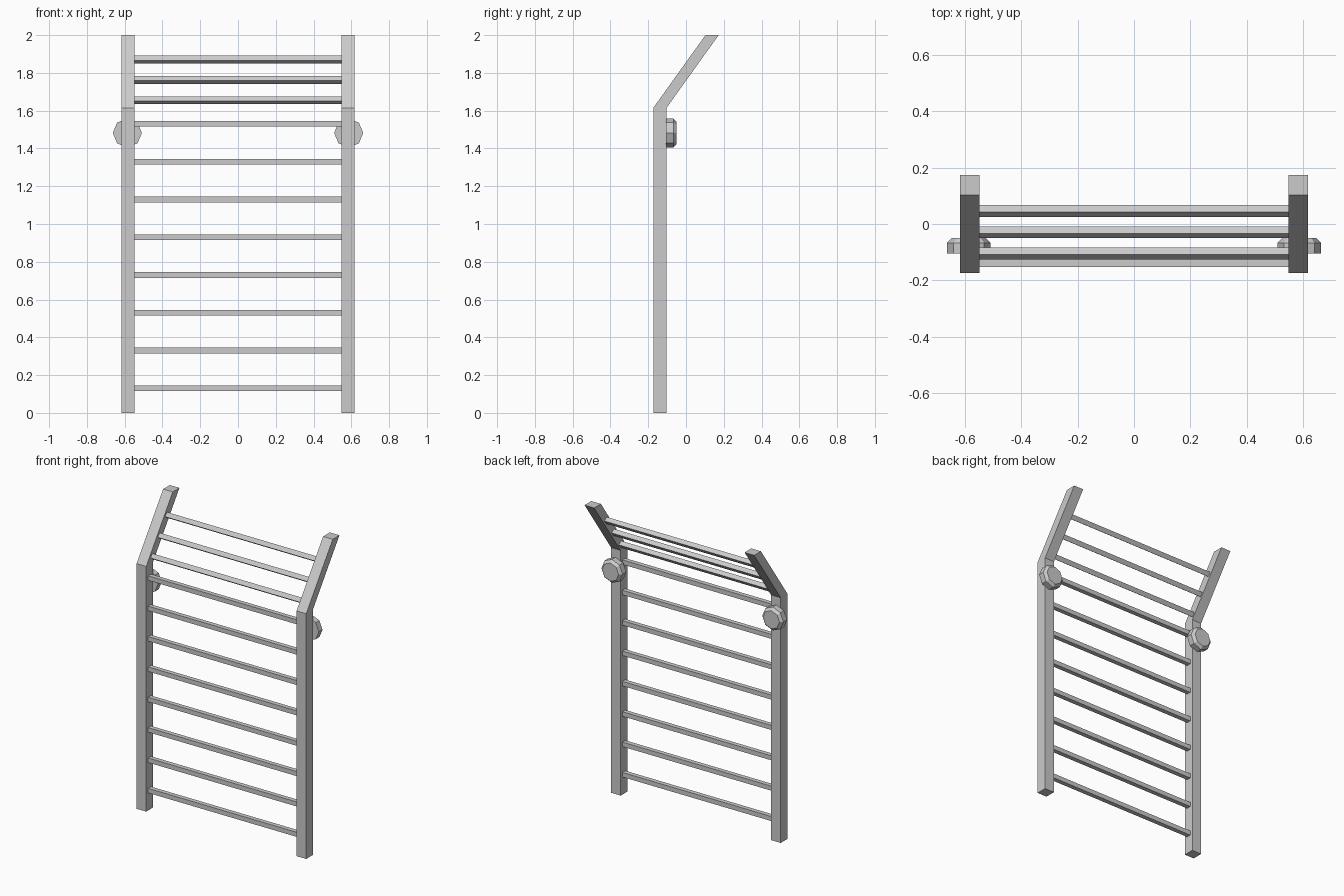
import bpy, bmesh, math
from mathutils import Matrix

if "Cube" in bpy.data.objects:
    bpy.data.objects.remove(bpy.data.objects["Cube"])

RAIL_X, RAIL_W = 0.583, 0.07
BEND_Z, TOP_Z = 1.615, 2.0
TILT = math.atan2(0.274, TOP_Z - BEND_Z)


def finish(name, bm):
    bmesh.ops.recalc_face_normals(bm, faces=bm.faces)
    mesh = bpy.data.meshes.new(name)
    bm.to_mesh(mesh)
    bm.free()
    obj = bpy.data.objects.new(name, mesh)
    bpy.context.collection.objects.link(obj)
    return obj


def rail(name, x):
    # square post whose upper section leans back
    bm = bmesh.new()
    rings = []
    for z, y in ((0, -0.173), (BEND_Z, -0.173), (TOP_Z, 0.103)):
        corners = ((-1, 0), (1, 0), (1, 1), (-1, 1))
        rings.append([bm.verts.new((x + a * RAIL_W / 2, y + b * 0.07, z)) for a, b in corners])
    for lo, hi in zip(rings, rings[1:]):
        for i in range(4):
            j = (i + 1) % 4
            bm.faces.new((lo[i], lo[j], hi[j], hi[i]))
    bm.faces.new(rings[0])
    bm.faces.new(rings[-1])
    finish(name, bm)


def rung(name, y, z, tilt=0.0):
    # square bar between the rails
    bm = bmesh.new()
    bmesh.ops.create_cube(bm, size=1)
    bm.transform(Matrix.Translation((0, y, z)) @ Matrix.Rotation(-tilt, 4, 'X')
                 @ Matrix.Diagonal((2 * RAIL_X - RAIL_W + 0.004, 0.03, 0.03, 1)))
    finish(name, bm)


def wall_knob(name, x):
    # eight-sided disc with a chamfered rear edge
    bm = bmesh.new()
    rings = []
    for y, r in ((-0.105, 0.077), (-0.067, 0.077), (-0.05, 0.06)):
        rings.append([bm.verts.new((x + r * math.cos(i * math.pi / 4), y,
                                    1.482 + r * math.sin(i * math.pi / 4))) for i in range(8)])
    for lo, hi in zip(rings, rings[1:]):
        for i in range(8):
            j = (i + 1) % 8
            bm.faces.new((lo[i], lo[j], hi[j], hi[i]))
    bm.faces.new(rings[0])
    bm.faces.new(rings[-1])
    finish(name, bm)


# side rails and knobs
for side, s in (("left", -1), ("right", 1)):
    rail(side + "_rail", s * RAIL_X)
    wall_knob(side + "_wall_knob", s * 0.586)

# upright rungs
for i in range(8):
    rung(f"rung_{i + 1}", -0.137, 0.13 + 0.2 * i)

# rungs on the leaning section
for i in range(3):
    rung(f"upper_rung_{i + 1}", -0.105 + 0.0755 * i, 1.655 + 0.1075 * i, TILT)
